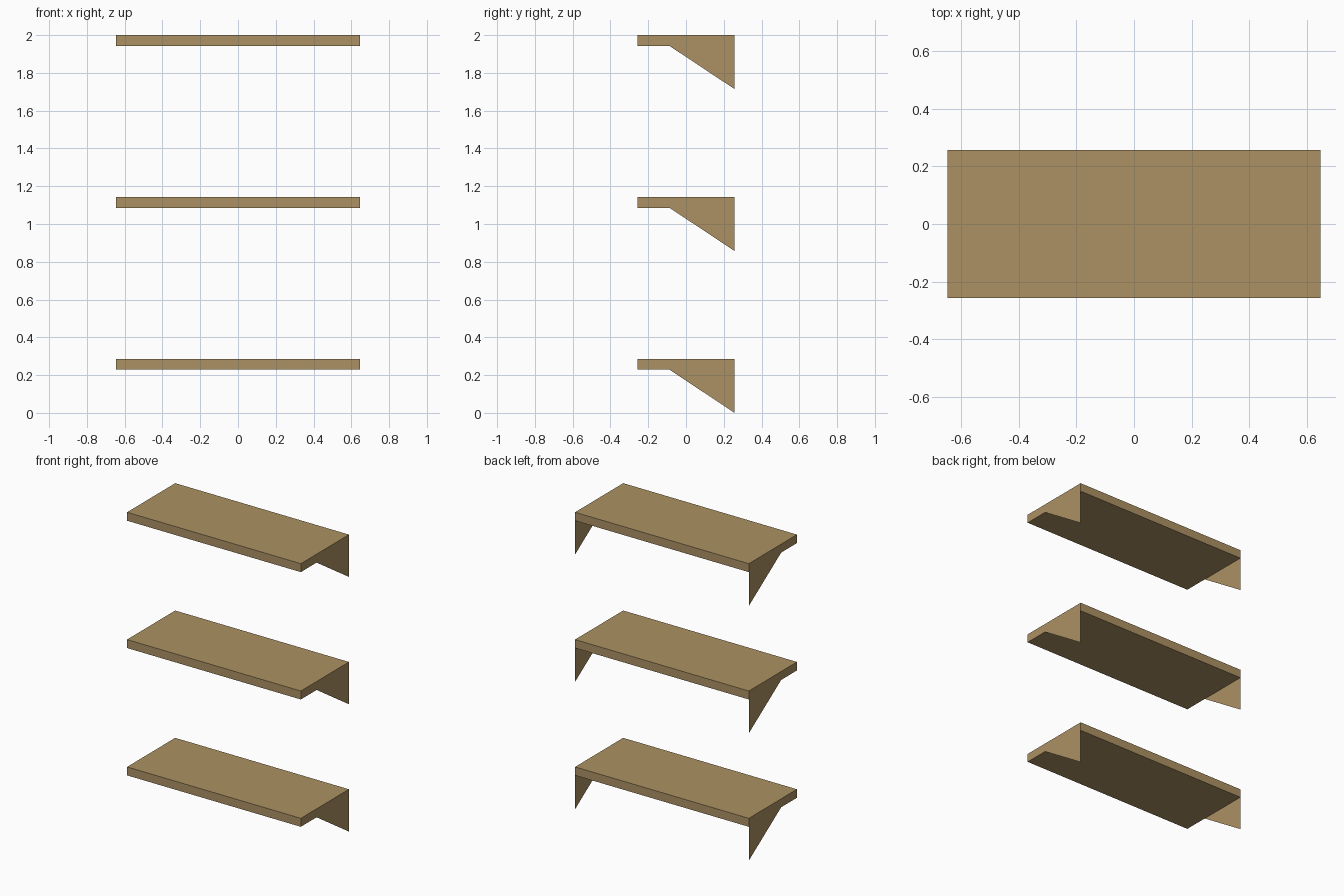
import bpy, bmesh

if "Cube" in bpy.data.objects:
    bpy.data.objects.remove(bpy.data.objects["Cube"])

HALF_X, HALF_Y = 0.647, 0.256
THICK, DROP = 0.057, 0.285      # board thickness, bracket depth below the top
KINK_Y = -0.088                 # where the bracket slope meets the underside
TOPS = (0.286, 1.143, 2.0)

wood = bpy.data.materials.new("light_brown_wood")
wood.diffuse_color = (0.413, 0.283, 0.125, 1)
wood.use_nodes = True
wood.node_tree.nodes["Principled BSDF"].inputs["Base Color"].default_value = wood.diffuse_color


def make_object(name, bm):
    mesh = bpy.data.meshes.new(name)
    bm.to_mesh(mesh)
    bm.free()
    mesh.materials.append(wood)
    obj = bpy.data.objects.new(name, mesh)
    bpy.context.collection.objects.link(obj)


def shelf_board(name, top):
    bm = bmesh.new()
    bmesh.ops.create_cube(bm, size=1)
    bmesh.ops.scale(bm, vec=(2 * HALF_X, 2 * HALF_Y, THICK), verts=bm.verts)
    bmesh.ops.translate(bm, vec=(0, 0, top - THICK / 2), verts=bm.verts)
    make_object(name, bm)


def bracket(name, side, top):
    # paper-thin triangle flush with the end of the board
    profile = [(KINK_Y, top - THICK), (HALF_Y, top - DROP), (HALF_Y, top - THICK)]
    if side < 0:
        profile.reverse()
    bm = bmesh.new()
    bm.faces.new([bm.verts.new((side * HALF_X, y, z)) for y, z in profile])
    make_object(name, bm)


# Three identical shelves, each with a bracket at both ends
for level, top in zip(("lower", "middle", "upper"), TOPS):
    shelf_board(f"{level}_shelf_board", top)
    for side, label in ((-1, "left"), (1, "right")):
        bracket(f"{level}_{label}_bracket", side, top)
